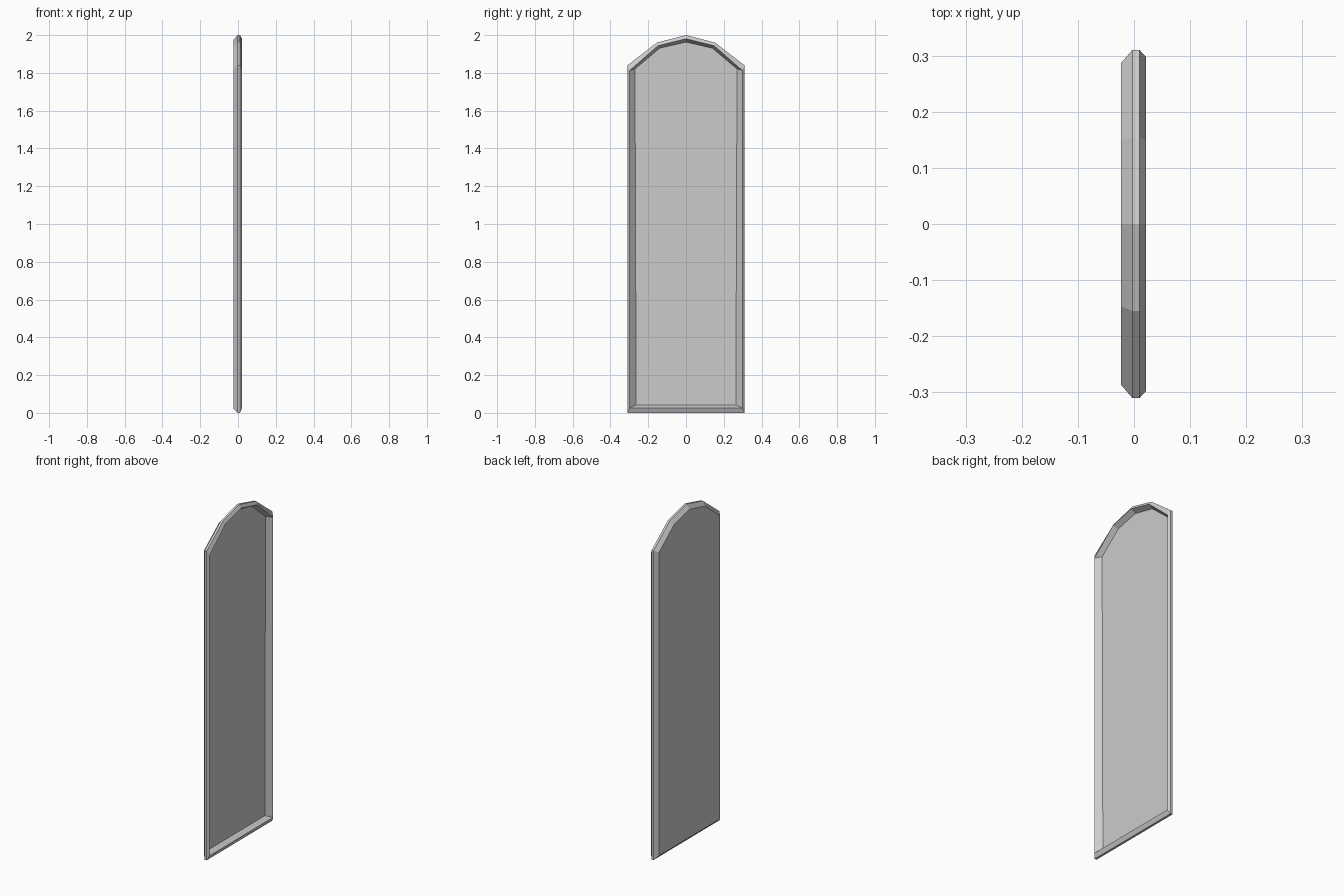
import bpy, bmesh

if "Cube" in bpy.data.objects:
    bpy.data.objects.remove(bpy.data.objects["Cube"])

# Half outlines of the arched panel: bottom corner, top corner, shoulder, apex as (y, z)
OUTER = [(0.31, 0.0), (0.31, 1.84), (0.155, 1.96), (0, 2.0)]
BACK = [(0.287, 0.022), (0.287, 1.827), (0.147, 1.937), (0, 1.975)]
RIM = [(0.298, 0.026), (0.298, 1.813), (0.148, 1.944), (0, 1.981)]
PANEL = [(0.264, 0.042), (0.27, 1.821), (0.139, 1.931), (0, 1.963)]


def ring(bm, half, x):
    """Closed loop of verts from a half outline mirrored across y = 0."""
    pts = half + [(-y, z) for y, z in reversed(half[:-1])]
    return [bm.verts.new((x, y, z)) for y, z in pts]


def bridge(bm, a, b):
    n = len(a)
    for i in range(n):
        j = (i + 1) % n
        bm.faces.new((a[i], a[j], b[j], b[i]))


def build(name, sections, cap_first, cap_last):
    bm = bmesh.new()
    rings = [ring(bm, half, x) for half, x in sections]
    for a, b in zip(rings, rings[1:]):
        bridge(bm, a, b)
    if cap_first:
        bm.faces.new(list(reversed(rings[0])))
    if cap_last:
        bm.faces.new(rings[-1])
    bmesh.ops.recalc_face_normals(bm, faces=bm.faces)
    me = bpy.data.meshes.new(name)
    bm.to_mesh(me)
    bm.free()
    ob = bpy.data.objects.new(name, me)
    bpy.context.collection.objects.link(ob)
    return ob


# Arched board: flat back, chamfered edge, raised rim, recessed front panel
build("arched_panel",
      [(BACK, -0.023), (OUTER, -0.003), (OUTER, 0.01), (RIM, 0.0215), (PANEL, -0.008)],
      True, True)
